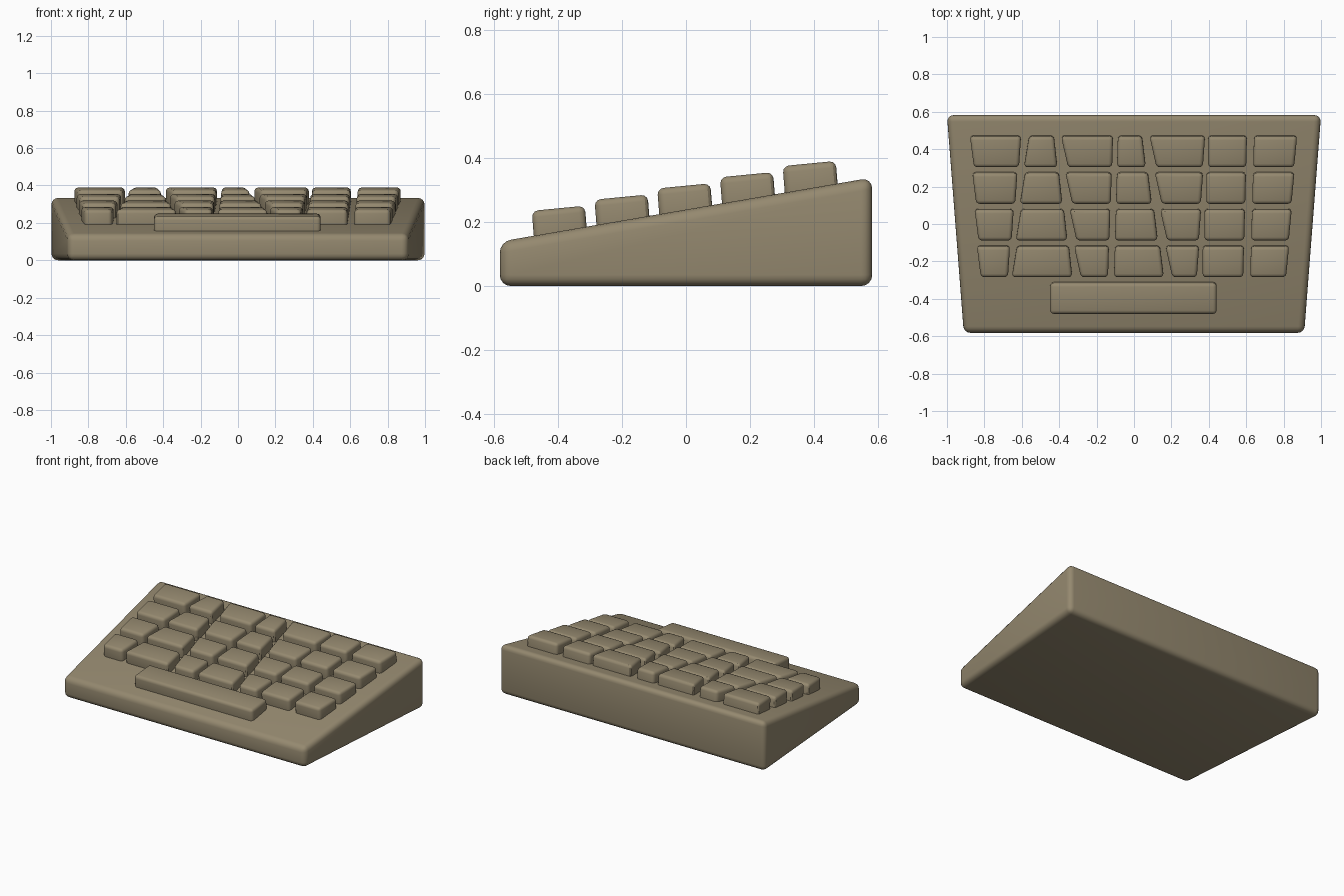
import bpy, bmesh

if "Cube" in bpy.data.objects:
    bpy.data.objects.remove(bpy.data.objects["Cube"])

beige = bpy.data.materials.new("warm beige plastic")
beige.diffuse_color = (0.30, 0.25, 0.16, 1)
beige.use_nodes = True
beige.node_tree.nodes["Principled BSDF"].inputs["Base Color"].default_value = beige.diffuse_color


def hull(name, bottom, top, radius, segments):
    """Rounded block from two matching four-point rings."""
    bm = bmesh.new()
    b = [bm.verts.new(p) for p in bottom]
    t = [bm.verts.new(p) for p in top]
    bm.faces.new(b[::-1])
    bm.faces.new(t)
    for i in range(4):
        j = (i + 1) % 4
        bm.faces.new((b[i], b[j], t[j], t[i]))
    bmesh.ops.recalc_face_normals(bm, faces=bm.faces)
    bmesh.ops.bevel(bm, geom=list(bm.edges), offset=radius, segments=segments,
                    profile=0.5, affect='EDGES', clamp_overlap=True)
    for f in bm.faces:
        f.smooth = True
    me = bpy.data.meshes.new(name)
    bm.to_mesh(me)
    bm.free()
    me.materials.append(beige)
    ob = bpy.data.objects.new(name, me)
    bpy.context.collection.objects.link(ob)
    return ob


# wedge-shaped case, narrower and lower at the front
plan = [(-0.91, -0.582), (0.91, -0.582), (1.0, 0.582), (-1.0, 0.582)]
hull("case", [(x, y, 0) for x, y in plan],
     [(x, y, 0.239 + 0.172 * y) for x, y in plan], 0.035, 4)


def key(name, row, lb, rb, lf, rf):
    """Keycap: left/right x at the back edge, then at the front edge."""
    back, front = 0.470 - 0.196 * row, 0.302 - 0.196 * row
    z = 0.391 - 0.035 * row
    top = [(lf, front, z - 0.016), (rf, front, z - 0.016),
           (rb, back - 0.002, z), (lb, back - 0.002, z)]
    bottom = [(x, y + 0.010, h - 0.125) for x, y, h in top]
    hull(name, bottom, top, 0.02, 3)


# each column: left edge then right edge as (x in back row, x in fourth row, slant)
columns = [
    ((-.877, -.840, .021), (-.604, -.663, -.011)),
    ((-.561, -.626, -.027), (-.428, -.348, .018)),
    ((-.390, -.321, .037), (-.112, -.134, -.005)),
    ((-.086, -.102, -.005), (.043, .139, .020)),
    ((.083, .168, .037), (.380, .348, -.012)),
    ((.396, .367, .0), (.604, .588, -.004)),
    ((.642, .626, -.005), (.872, .829, -.016)),
]
for r in range(4):
    for c, (left, right) in enumerate(columns):
        l = left[0] + (left[1] - left[0]) * r / 3
        g = right[0] + (right[1] - right[0]) * r / 3
        key(f"key_row{r + 1}_column{c + 1}", r, l, g, l + left[2], g + right[2])

# space bar
key("space_bar", 4, -.449, .442, -.449, .442)

# keep flat areas clean while the rounded edges stay smooth
bpy.ops.object.select_all(action='SELECT')
bpy.context.view_layer.objects.active = bpy.data.objects["case"]
bpy.ops.object.shade_smooth_by_angle()
